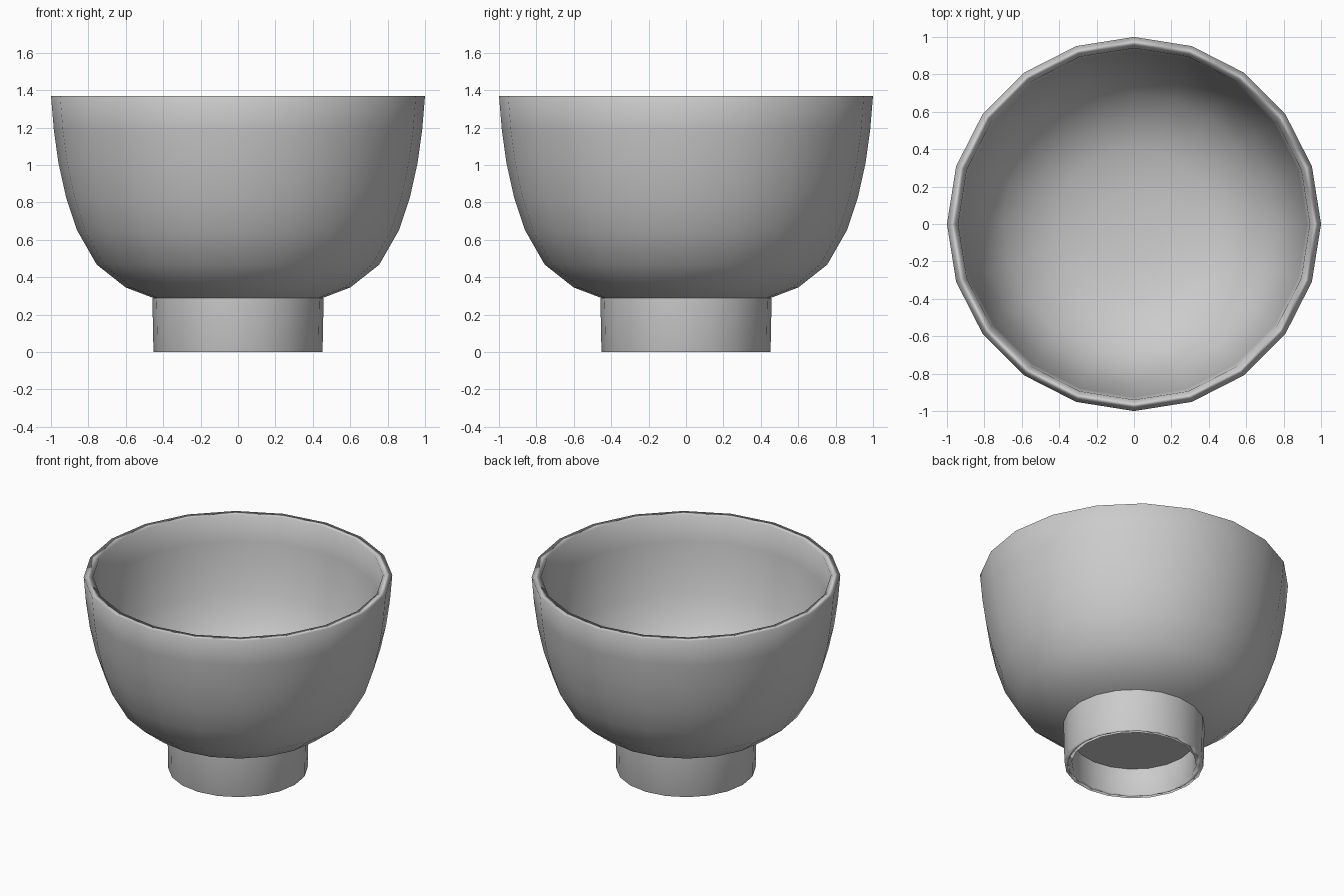
import bpy
import bmesh
from math import tau

SIDES = 20

if "Cube" in bpy.data.objects:
    bpy.data.objects.remove(bpy.data.objects["Cube"])

# Plain grey glaze
glaze = bpy.data.materials.new("grey_glaze")
glaze.use_nodes = True
grey = (0.6, 0.6, 0.6, 1)
glaze.diffuse_color = grey
glaze.node_tree.nodes["Principled BSDF"].inputs["Base Color"].default_value = grey


def lathe(name, profile):
    """Spin a (radius, height) profile around the vertical axis, smooth shaded."""
    bm = bmesh.new()
    verts = [bm.verts.new((r, 0, z)) for r, z in profile]
    edges = [bm.edges.new(pair) for pair in zip(verts, verts[1:])]
    bmesh.ops.spin(bm, geom=verts + edges, cent=(0, 0, 0), axis=(0, 0, 1),
                   angle=tau, steps=SIDES, use_merge=True)
    bmesh.ops.remove_doubles(bm, verts=bm.verts, dist=0.0005)
    bmesh.ops.recalc_face_normals(bm, faces=bm.faces)
    for face in bm.faces:
        face.smooth = True
    mesh = bpy.data.meshes.new(name)
    bm.to_mesh(mesh)
    bm.free()
    mesh.materials.append(glaze)
    obj = bpy.data.objects.new(name, mesh)
    bpy.context.collection.objects.link(obj)
    # Large wall faces lead the shading, so the narrow rims look rounded
    obj.modifiers.new("wall_shading", "WEIGHTED_NORMAL").mode = "FACE_AREA"
    return obj


# Bowl: outer wall up to the flat rim, then the inner wall down to the centre
outer = [(0.455, 0.29), (0.60, 0.345), (0.755, 0.467), (0.86, 0.65),
         (0.92, 0.83), (0.96, 1.01), (0.985, 1.19), (1.0, 1.37)]
inner = [(0.94, 1.37), (0.925, 1.19), (0.90, 1.02), (0.86, 0.84),
         (0.80, 0.68), (0.70, 0.54), (0.56, 0.44), (0.41, 0.375),
         (0.20, 0.35), (0, 0.345)]
lathe("bowl", outer + inner)

# Foot ring: outer wall, narrow standing edge and inner wall
lathe("foot_ring", [(0.458, 0.29), (0.452, 0), (0.403, 0), (0.403, 0.19)])

# Recessed underside closing the foot
lathe("foot_underside", [(0.403, 0.19), (0, 0.19)]).data.flip_normals()
